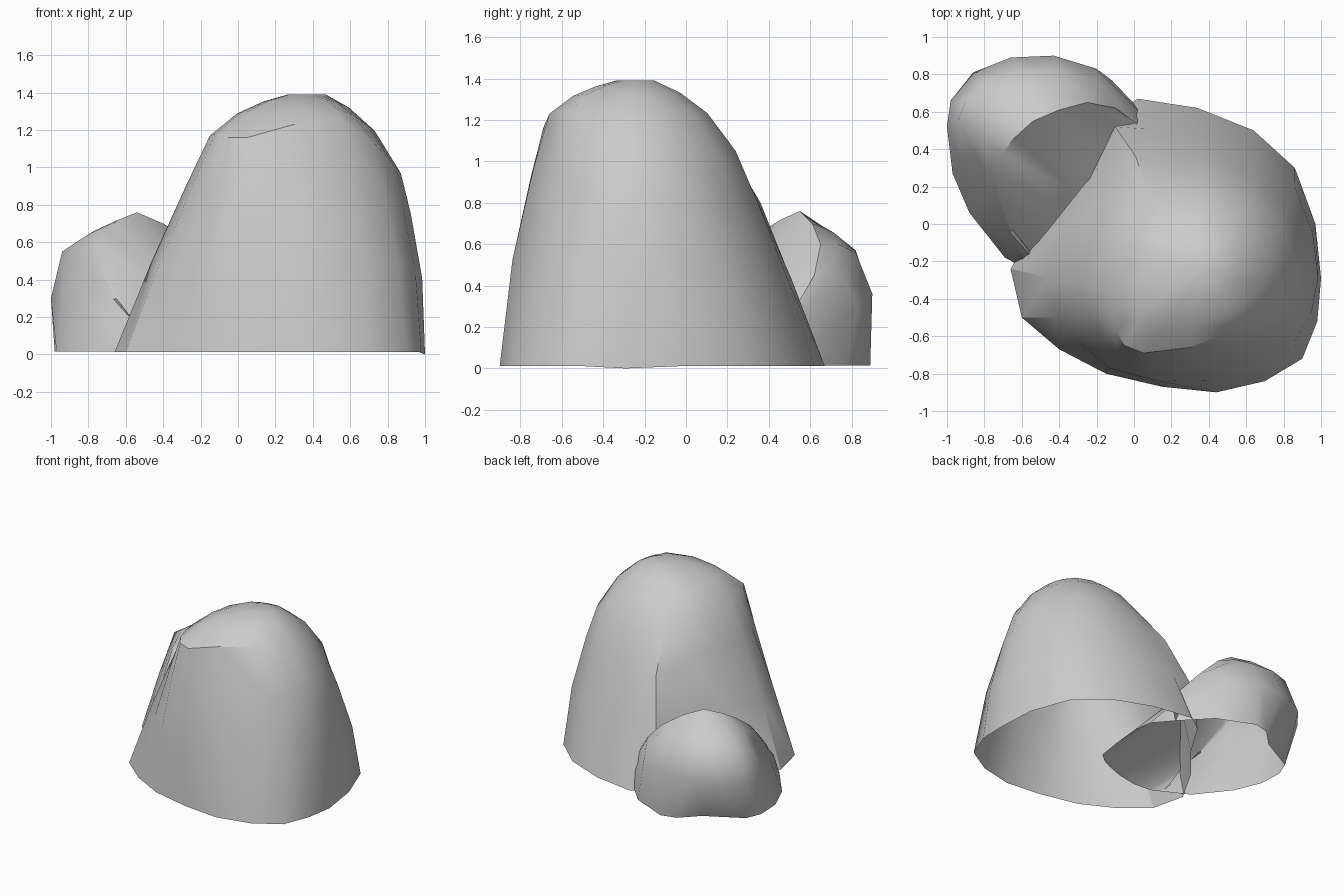
import bpy, bmesh, math
from mathutils import Vector

if "Cube" in bpy.data.objects:
    bpy.data.objects.remove(bpy.data.objects["Cube"])


def lerp_rows(a, b, t, lift=0.0):
    return [p.lerp(q, t) + Vector((0, 0, lift)) for p, q in zip(a, b)]


def vecs(points, z=0.0):
    return [Vector((*p, z)) if len(p) == 2 else Vector(p) for p in points]


def loft(name, rows, closed, angle, apex=None):
    """Skin a stack of equal-length point rows, optionally closing on an apex."""
    bm = bmesh.new()
    grid = [[bm.verts.new(p) for p in row] for row in rows]
    n = len(rows[0])
    steps = n if closed else n - 1
    for lo, hi in zip(grid, grid[1:]):
        for i in range(steps):
            j = (i + 1) % n
            bm.faces.new((lo[i], lo[j], hi[j], hi[i]))
    if apex:
        top = bm.verts.new(apex)
        for i in range(steps):
            bm.faces.new((grid[-1][i], grid[-1][(i + 1) % n], top))
    bmesh.ops.recalc_face_normals(bm, faces=bm.faces)
    mesh = bpy.data.meshes.new(name)
    bm.to_mesh(mesh)
    bm.free()
    ob = bpy.data.objects.new(name, mesh)
    bpy.context.collection.objects.link(ob)
    bpy.ops.object.select_all(action='DESELECT')
    ob.select_set(True)
    bpy.context.view_layer.objects.active = ob
    bpy.ops.object.shade_smooth_by_angle(angle=math.radians(angle))
    return ob


# Large boulder: open footprint, steep sides up to a tilted rim, domed cap
base = vecs([(.02, .67), (.34, .62), (.64, .50), (.86, .30), (.97, 0), (1, -.29),
             (.98, -.52), (.90, -.72), (.70, -.84), (.44, -.90), (.15, -.87), (-.15, -.80),
             (-.40, -.67), (-.60, -.50), (-.66, -.24), (-.5, .04), (-.29, .29), (-.11, .58)], .012)
base[5].z = 0
rim = vecs([(.14, .23, 1.02), (.38, .24, 1.05), (.63, .15, 1.04), (.78, 0, 1.0),
            (.84, -.12, .98), (.87, -.27, .97), (.82, -.37, 1.03), (.72, -.46, 1.14),
            (.56, -.56, 1.25), (.30, -.66, 1.23), (.05, -.69, 1.16), (-.05, -.65, 1.16),
            (-.10, -.57, 1.17), (-.12, -.48, 1.18), (-.15, -.34, 1.17), (-.10, -.10, 1.17),
            (-.03, .06, 1.13), (.07, .18, 1.05)])
peak = Vector((.37, -.25, 1.39))
rows = [base]
for t, bulge in ((.42, .04), (.78, .025)):
    row = []
    for i, p in enumerate(lerp_rows(base, rim, t)):
        out = Vector((p.x - .25, p.y + .15, 0)).normalized()
        scale = .4 if 11 < i < 15 else .6 if i < 3 else 1.5 if i > 15 else 1
        row.append(p + out * bulge * scale)
    rows.append(row)
# corner ridge on the back left of the large boulder
rows[1][17] = Vector((-.10, .52, .40))
rows[2][17] = Vector((.01, .36, .80))
rows.append(rim)
for f, rise in ((.72, .54), (.45, .83), (.2, 1.0)):
    rows.append([Vector((peak.x + (p.x - peak.x) * f, peak.y + (p.y - peak.y) * f,
                         p.z + (peak.z - p.z) * rise)) for p in rim])
loft("large_boulder", rows, True, 33, peak)

# Small boulder: rounded outer wall up to an arched ridge, then a slope into the large one
foot = vecs([(-.50, -.28), (-.69, -.18), (-.88, .06), (-.97, .27), (-.98, .46), (-.93, .58),
             (-.65, .73), (-.52, .86), (-.40, .89), (-.12, .77), (.08, .56)], .015)
belly = vecs([(-.54, -.24, .07), (-.70, -.09, .20), (-.81, .12, .28), (-.93, .34, .30),
              (-1, .52, .30), (-.98, .66, .32), (-.86, .81, .33), (-.66, .89, .36),
              (-.43, .90, .36), (-.20, .83, .30), (.05, .58, .12)])
shoulder = vecs([(-.54, -.20, .12), (-.68, -.06, .25), (-.76, .15, .39), (-.84, .36, .52),
                 (-.94, .55, .55), (-.90, .66, .56), (-.78, .76, .58), (-.62, .82, .57),
                 (-.42, .82, .56), (-.18, .76, .43), (.05, .54, .18)])
ridge = vecs([(-.54, -.17, .15), (-.65, -.03, .30), (-.71, .12, .45), (-.73, .25, .57),
              (-.70, .38, .67), (-.64, .46, .72), (-.54, .55, .76), (-.40, .61, .70),
              (-.25, .65, .60), (-.10, .62, .45), (.06, .50, .25)])
buried = vecs([(-.50, -.28), (-.42, -.32), (-.28, -.33), (-.12, -.30), (.02, -.25), (.10, -.21),
               (.17, -.15), (.20, .05), (.22, .25), (.20, .42), (.08, .56)], .015)
loft("small_boulder", [foot, belly, shoulder, lerp_rows(shoulder, ridge, .5, .02), ridge,
                       lerp_rows(ridge, buried, .4, -.03), buried], False, 48)
